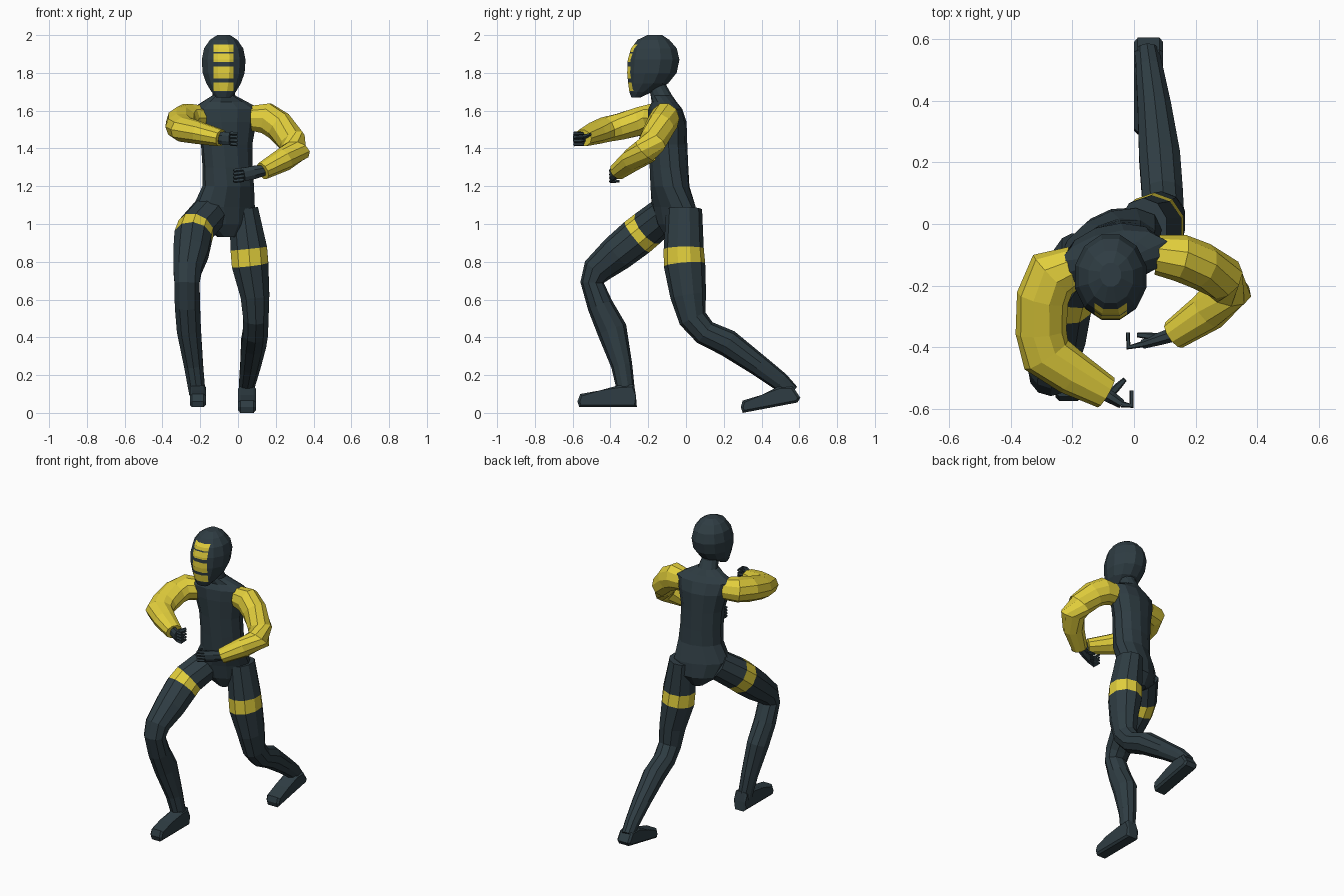
import bpy, bmesh, math
from mathutils import Vector, Matrix


def material(name, rgb):
    m = bpy.data.materials.new(name)
    m.diffuse_color = (*rgb, 1)
    return m


DARK = material("dark slate", (0.028, 0.046, 0.056))
YELLOW = material("yellow", (0.76, 0.62, 0.045))


def finish(name, bm, mats):
    bmesh.ops.recalc_face_normals(bm, faces=bm.faces[:])
    me = bpy.data.meshes.new(name)
    bm.to_mesh(me)
    bm.free()
    for m in mats:
        me.materials.append(m)
    ob = bpy.data.objects.new(name, me)
    bpy.context.collection.objects.link(ob)
    return ob


def skin(bm, rings, band=None):
    """Bridge rings of points; faces of segment number 'band' get slot 1."""
    vr = [[bm.verts.new(p) for p in r] for r in rings]
    n = len(vr[0])
    for i in range(len(vr) - 1):
        for k in range(n):
            f = bm.faces.new((vr[i][k], vr[i][(k + 1) % n],
                              vr[i + 1][(k + 1) % n], vr[i + 1][k]))
            f.material_index = 1 if i == band else 0
    bm.faces.new(vr[0])
    bm.faces.new(vr[-1])


def ellipse(c, u, v, n):
    out = []
    for k in range(n):
        t = 2 * math.pi * (k + 0.5) / n
        out.append(c + u * math.cos(t) + v * math.sin(t))
    return out


def tube(bm, stations, ref, n=10, band=None):
    """Limb along stations (x, y, z, half size along ref, half size across)."""
    pts = [Vector(s[:3]) for s in stations]
    rings = []
    for i, s in enumerate(stations):
        t = Vector()
        if i > 0:
            t += (pts[i] - pts[i - 1]).normalized()
        if i < len(pts) - 1:
            t += (pts[i + 1] - pts[i]).normalized()
        t.normalize()
        u = Vector(ref)
        u = (u - t * u.dot(t)).normalized()
        rings.append(ellipse(pts[i], u * s[3], t.cross(u) * s[4], n))
    skin(bm, rings, band)


X, Z = (1, 0, 0), (0, 0, 1)

# torso and neck: x, y, z, half width, half depth, yaw in degrees
torso = [(-0.06, -0.05, 0.93, 0.045, 0.06, 25),
         (-0.068, -0.05, 1.00, 0.14, 0.095, 25),
         (-0.075, -0.065, 1.09, 0.175, 0.10, 25),
         (-0.052, -0.085, 1.20, 0.140, 0.10, 18),
         (-0.055, -0.09, 1.30, 0.135, 0.10, 14),
         (-0.06, -0.095, 1.42, 0.138, 0.10, 12),
         (-0.065, -0.10, 1.54, 0.165, 0.10, 11),
         (-0.065, -0.11, 1.61, 0.185, 0.085, 11),
         (-0.07, -0.115, 1.645, 0.125, 0.065, 8),
         (-0.075, -0.13, 1.68, 0.062, 0.058, 4),
         (-0.075, -0.15, 1.73, 0.052, 0.05, 0),
         (-0.075, -0.16, 1.80, 0.052, 0.05, 0)]
bm = bmesh.new()
rings = []
for x, y, z, a, b, yaw in torso:
    rot = Matrix.Rotation(math.radians(yaw), 3, 'Z')
    rings.append(ellipse(Vector((x, y, z)), rot @ Vector((a, 0, 0)),
                         rot @ Vector((0, b, 0)), 12))
skin(bm, rings)
finish("torso", bm, [DARK])

# head: z, front y, back y, half width
head = [(1.67, -0.29, -0.24, 0.04), (1.70, -0.302, -0.175, 0.067),
        (1.745, -0.31, -0.09, 0.095), (1.80, -0.316, -0.045, 0.115),
        (1.87, -0.313, -0.03, 0.12), (1.93, -0.295, -0.045, 0.107),
        (1.975, -0.26, -0.085, 0.075), (2.0, -0.205, -0.125, 0.035)]
HX = -0.076
bm = bmesh.new()
skin(bm, [ellipse(Vector((HX, (f + b) / 2, z)), Vector((w, 0, 0)),
                  Vector((0, (b - f) / 2, 0)), 12) for z, f, b, w in head])
# yellow face bars cut into the front of the head
bars = [(1.705, 1.75), (1.77, 1.835), (1.857, 1.902), (1.91, 1.95)]
cuts = [((0, 0, z), Z) for bar in bars for z in bar]
cuts += [((HX + s * 0.053, 0, 0), X) for s in (-1, 1)]
for co, no in cuts:
    bmesh.ops.bisect_plane(bm, geom=bm.verts[:] + bm.edges[:] + bm.faces[:],
                           plane_co=co, plane_no=no, dist=1e-5)
for f in bm.faces:
    c = f.calc_center_median()
    if c.y < -0.2 and abs(c.x - HX) < 0.053 and any(l < c.z < h for l, h in bars):
        f.material_index = 1
finish("head", bm, [DARK, YELLOW])

# legs with a yellow band on each thigh
legs = {
    "front_leg": [(-0.15, -0.10, 1.06, 0.10, 0.095), (-0.223, -0.205, 0.975, 0.102, 0.102),
                  (-0.238, -0.26, 0.93, 0.104, 0.104), (-0.25, -0.365, 0.845, 0.097, 0.097),
                  (-0.268, -0.47, 0.755, 0.078, 0.08), (-0.27, -0.497, 0.69, 0.07, 0.062),
                  (-0.268, -0.455, 0.57, 0.07, 0.068), (-0.26, -0.392, 0.44, 0.067, 0.08),
                  (-0.235, -0.34, 0.25, 0.053, 0.056), (-0.215, -0.315, 0.10, 0.045, 0.046)],
    "back_leg": [(0.03, -0.01, 1.08, 0.08, 0.095), (0.057, -0.012, 0.87, 0.102, 0.106),
                 (0.064, -0.008, 0.785, 0.102, 0.11), (0.09, 0.012, 0.62, 0.08, 0.095),
                 (0.095, 0.035, 0.50, 0.07, 0.075), (0.092, 0.10, 0.425, 0.07, 0.068),
                 (0.083, 0.22, 0.37, 0.07, 0.072), (0.066, 0.38, 0.255, 0.057, 0.058),
                 (0.05, 0.50, 0.165, 0.046, 0.05), (0.042, 0.56, 0.11, 0.04, 0.04)]}
for name, st in legs.items():
    bm = bmesh.new()
    tube(bm, st, X, band=1)
    finish(name, bm, [DARK, YELLOW])

# feet: side profile (y, z) pulled across x
feet = {
    "front_foot": (-0.255, -0.17, [(-0.26, 0.03), (-0.265, 0.09), (-0.275, 0.15), (-0.36, 0.145),
                                   (-0.46, 0.118), (-0.56, 0.10), (-0.575, 0.06), (-0.565, 0.03)]),
    "back_foot": (0.0, 0.095, [(0.59, 0.055), (0.605, 0.08), (0.565, 0.14), (0.49, 0.14),
                               (0.40, 0.095), (0.30, 0.065), (0.29, 0.03), (0.30, 0.0)])}
for name, (x0, x1, prof) in feet.items():
    bm = bmesh.new()
    skin(bm, [[(x, y, z) for y, z in prof] for x in (x0, x1)])
    bmesh.ops.bevel(bm, geom=[e for e in bm.edges if len({v.co.x for v in e.verts}) == 1],
                    offset=0.012, segments=1, affect='EDGES')
    finish(name, bm, [DARK])

# yellow arms, shoulder to wrist
arms = {
    "right_arm": [(-0.19, -0.135, 1.56, 0.07, 0.065), (-0.265, -0.165, 1.562, 0.078, 0.09),
                  (-0.297, -0.24, 1.545, 0.078, 0.085), (-0.302, -0.35, 1.515, 0.073, 0.083),
                  (-0.285, -0.425, 1.50, 0.068, 0.085), (-0.20, -0.485, 1.48, 0.06, 0.073),
                  (-0.09, -0.548, 1.455, 0.046, 0.055)],
    "left_arm": [(0.075, -0.10, 1.56, 0.07, 0.065), (0.15, -0.11, 1.56, 0.085, 0.077),
                 (0.215, -0.135, 1.52, 0.082, 0.077), (0.285, -0.175, 1.44, 0.078, 0.075),
                 (0.305, -0.215, 1.385, 0.072, 0.078), (0.24, -0.285, 1.34, 0.062, 0.066),
                 (0.13, -0.36, 1.28, 0.047, 0.05)]}
for name, st in arms.items():
    bm = bmesh.new()
    tube(bm, st, Z)
    finish(name, bm, [YELLOW])


# hands: palm, four curled fingers and a thumb
def hand(name, wrist, knuckle, bend, tip, thumb):
    bm = bmesh.new()
    w, k, b, t = map(Vector, (wrist, knuckle, bend, tip))
    tube(bm, [(*w, 0.03, 0.026), (*w.lerp(k, 0.5), 0.038, 0.022), (*k, 0.038, 0.016)], Z, 8)
    for i in range(4):
        up = Vector((0, 0, 0.019 * (i - 1.5)))
        tube(bm, [(*(p + up), r, r) for p, r in ((k, 0.011), (b, 0.010), (t, 0.007))], Z, 5)
    m = w.lerp(k, 0.4)
    th = Vector(thumb)
    tube(bm, [(*m, 0.014, 0.014), (*m.lerp(th, 0.6), 0.012, 0.012), (*th, 0.008, 0.008)], Z, 5)
    finish(name, bm, [DARK])


hand("right_hand", (-0.11, -0.54, 1.455), (-0.04, -0.585, 1.452), (-0.008, -0.59, 1.45),
     (-0.008, -0.54, 1.45), (-0.03, -0.505, 1.475))
hand("left_hand", (0.14, -0.355, 1.285), (0.03, -0.39, 1.262), (-0.018, -0.40, 1.255),
     (-0.02, -0.352, 1.255), (0.01, -0.36, 1.28))
